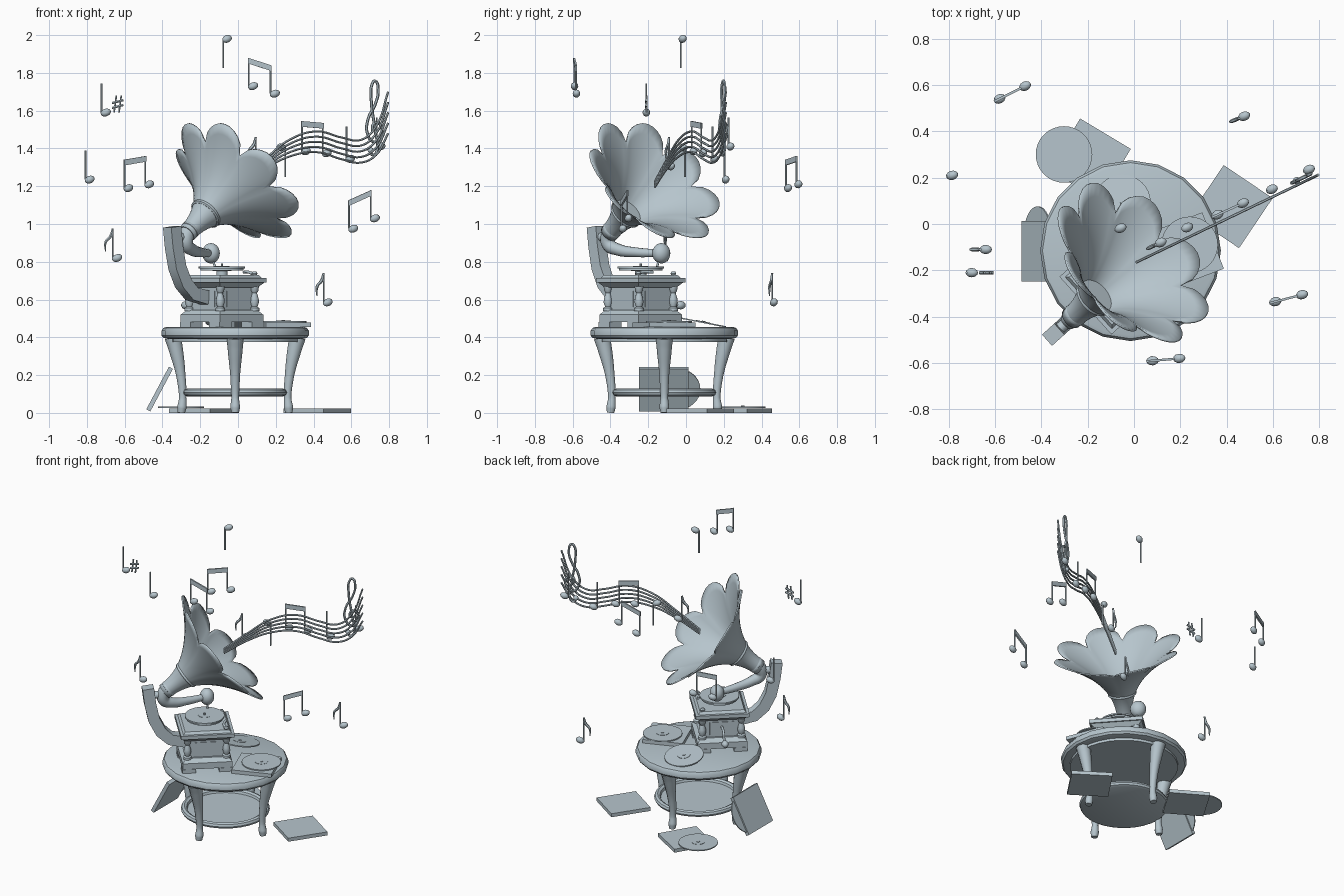
import bpy, bmesh, math
from math import sin, cos, pi, radians
from mathutils import Matrix, Vector

if "Cube" in bpy.data.objects:
    bpy.data.objects.remove(bpy.data.objects["Cube"])

mat = bpy.data.materials.new("blue_grey")
mat.use_nodes = True
mat.diffuse_color = (0.47, 0.56, 0.61, 1)
mat.node_tree.nodes["Principled BSDF"].inputs["Base Color"].default_value = mat.diffuse_color

T = Matrix.Translation
R = lambda deg, axis: Matrix.Rotation(radians(deg), 4, axis)
I = Matrix.Identity(4)
TABLE = T((-0.015, -0.115, 0))
PLAYER = T((-0.085, -0.24, 0)) @ R(42, 'Z')     # local x runs along the horn


def finish(name, bm, m=I, angle=35):
    bmesh.ops.recalc_face_normals(bm, faces=bm.faces)
    me = bpy.data.meshes.new(name)
    bm.to_mesh(me)
    bm.free()
    return place(name, me, m, angle)


def place(name, me, m=I, angle=35):
    ob = bpy.data.objects.new(name, me)
    me.materials.clear()
    me.materials.append(mat)
    bpy.context.collection.objects.link(ob)
    ob.matrix_world = m
    bpy.ops.object.select_all(action='DESELECT')
    ob.select_set(True)
    bpy.context.view_layer.objects.active = ob
    bpy.ops.object.shade_smooth_by_angle(angle=radians(angle))
    return ob


def box(name, size, m, top=1.0):
    """Box standing on its origin; top scales the upper face."""
    bm = bmesh.new()
    bmesh.ops.create_cube(bm, size=1)
    for v in bm.verts:
        k = top if v.co.z > 0 else 1
        v.co = (v.co.x * size[0] * k, v.co.y * size[1] * k, (v.co.z + 0.5) * size[2])
    return finish(name, bm, m)


def lathe(name, profile, m=I, seg=32):
    """Spin (radius, height) points about z and close the ends."""
    bm = bmesh.new()
    rings = [[bm.verts.new((r * cos(2 * pi * i / seg), r * sin(2 * pi * i / seg), z))
              for i in range(seg)] for r, z in profile]
    for a, b in zip(rings, rings[1:]):
        for i in range(seg):
            j = (i + 1) % seg
            bm.faces.new((a[i], a[j], b[j], b[i]))
    bm.faces.new(rings[0])
    bm.faces.new(rings[-1])
    return finish(name, bm, m)


def tube(name, pts, radii, m=I, sides=2, res=6, straight=False):
    """Round sweep along a smooth path; radii is one value or one per point."""
    cu = bpy.data.curves.new(name, 'CURVE')
    cu.dimensions, cu.bevel_depth, cu.bevel_resolution = '3D', 1, sides
    cu.use_fill_caps, cu.resolution_u = True, res
    sp = cu.splines.new('BEZIER')
    sp.bezier_points.add(len(pts) - 1)
    for i, (b, p) in enumerate(zip(sp.bezier_points, pts)):
        b.co = p
        b.radius = radii[i] if isinstance(radii, (list, tuple)) else radii
        b.handle_left_type = b.handle_right_type = 'VECTOR' if straight else 'AUTO'
    ob = bpy.data.objects.new(name, cu)
    bpy.context.collection.objects.link(ob)
    bpy.context.view_layer.update()
    me = bpy.data.meshes.new_from_object(ob.evaluated_get(bpy.context.evaluated_depsgraph_get()))
    bpy.data.objects.remove(ob)
    return place(name, me, m, 50)


def ball(name, m, scale, seg=12):
    bm = bmesh.new()
    bmesh.ops.create_uvsphere(bm, u_segments=seg, v_segments=seg // 2 + 2, radius=1)
    bmesh.ops.scale(bm, vec=scale, verts=bm.verts)
    return finish(name, bm, m, 60)


def extrude(name, outline, depth, m):
    """Extrude a polygon in local x-z along local y, centred."""
    bm = bmesh.new()
    f = bm.faces.new([bm.verts.new((x, -depth / 2, z)) for x, z in outline])
    r = bmesh.ops.extrude_face_region(bm, geom=[f])
    bmesh.ops.translate(bm, vec=(0, depth, 0),
                        verts=[v for v in r["geom"] if isinstance(v, bmesh.types.BMVert)])
    return finish(name, bm, m)


# Round table
lathe("table_top", [(0.36, 0.392), (0.38, 0.397), (0.39, 0.41), (0.39, 0.435),
                    (0.38, 0.45), (0.365, 0.455)], TABLE, 20)
lathe("table_apron", [(0.335, 0.375), (0.335, 0.395)], TABLE)
lathe("lower_shelf", [(0.255, 0.088), (0.27, 0.095), (0.276, 0.108), (0.27, 0.122),
                      (0.255, 0.128), (0.24, 0.12), (0.235, 0.105)], TABLE)
for i in range(4):
    tube("table_leg", [(0.33, 0, 0.4), (0.315, 0, 0.34), (0.288, 0, 0.2), (0.278, 0, 0.08),
                       (0.282, 0, 0.03), (0.285, 0, 0)],
         [0.046, 0.04, 0.026, 0.02, 0.026, 0.02], TABLE @ R(90 * i, 'Z'), 3)

# Player cabinet
box("cabinet_base", (0.31, 0.31, 0.04), PLAYER @ T((0, 0, 0.48)))
box("cabinet_plinth", (0.31, 0.31, 0.025), PLAYER @ T((0, 0, 0.52)), 0.85)
box("cabinet_body", (0.235, 0.235, 0.13), PLAYER @ T((0, 0, 0.54)))
box("cabinet_cornice", (0.27, 0.27, 0.025), PLAYER @ T((0, 0, 0.665)), 1.18)
box("cabinet_lid", (0.335, 0.335, 0.024), PLAYER @ T((0, 0, 0.69)))
box("cabinet_deck", (0.3, 0.3, 0.016), PLAYER @ T((0, 0, 0.714)), 0.92)
for i in range(4):
    quarter = PLAYER @ R(90 * i, 'Z')
    box("cabinet_foot", (0.085, 0.085, 0.027), quarter @ T((0.115, 0.115, 0.454)))
    box("side_panel", (0.006, 0.15, 0.085), quarter @ T((0.119, 0, 0.56)))
    lathe("corner_column", [(0.026, 0.54), (0.026, 0.555), (0.016, 0.562), (0.024, 0.585),
                            (0.022, 0.605), (0.013, 0.635), (0.02, 0.645), (0.024, 0.668)],
          quarter @ T((0.122, 0.122, 0)), 14)

# Turntable, brake lever and winding crank
lathe("turntable", [(0.03, 0.725), (0.03, 0.752), (0.115, 0.754), (0.115, 0.764)], PLAYER)
lathe("playing_record", [(0.123, 0.765), (0.123, 0.775), (0.04, 0.775), (0.04, 0.777)], PLAYER)
lathe("spindle", [(0.006, 0.77), (0.006, 0.79)], PLAYER, 8)
tube("brake_lever", [(0.12, -0.13, 0.73), (0.11, -0.09, 0.745), (0.13, -0.03, 0.745)], 0.008, PLAYER)
for y in (-0.125, 0.125):
    lathe("deck_knob", [(0.012, 0.73), (0.016, 0.738), (0.01, 0.748)], PLAYER @ T((0.12, y, 0)), 10)
tube("crank_rod", [(0, 0.1, 0.61), (0, 0.22, 0.61), (0, 0.235, 0.58), (0, 0.27, 0.57)], 0.008, PLAYER)
ball("crank_handle", PLAYER @ T((0, 0.285, 0.57)), (0.022, 0.03, 0.022))

# Curved support arm
spine = [(-0.355, 0.985), (-0.342, 0.88), (-0.318, 0.77), (-0.275, 0.685), (-0.215, 0.63), (-0.12, 0.61)]
left, right = [], []
for i, p in enumerate(spine):
    a, b = spine[max(i - 1, 0)], spine[min(i + 1, len(spine) - 1)]
    d = Vector((b[0] - a[0], b[1] - a[1])).normalized() * 0.036
    left.append((p[0] - d.y, p[1] + d.x))
    right.append((p[0] + d.y, p[1] - d.x))
extrude("support_arm", left + right[::-1], 0.065, PLAYER)
tube("arm_bracket", [(-0.35, 0, 0.93), (-0.25, 0, 0.93)], 0.025, PLAYER)

# Tone arm with sound box
tube("tone_arm", [(-0.215, 0, 0.98), (-0.25, 0, 0.945), (-0.255, 0, 0.895), (-0.2, 0.015, 0.865),
                  (-0.1, 0.06, 0.85), (0.02, 0.115, 0.845)],
     [0.045, 0.043, 0.038, 0.032, 0.026, 0.02], PLAYER, 4)
ball("sound_box", PLAYER @ T((0.03, 0.12, 0.845)), (0.045, 0.05, 0.054), 20)
tube("needle", [(0.03, 0.1, 0.8), (0.03, 0.09, 0.775)], 0.006, PLAYER)

# Petalled horn, local z along its axis
HORN = PLAYER @ T((-0.25, 0, 0.95)) @ R(52, 'Y')
PETALS, STEPS, RINGS, LENGTH = 8, 10, 16, 0.46
horn_radius = lambda t: 0.045 + 0.345 * t ** 2.3
bm = bmesh.new()
rings = []
for k in range(RINGS + 1):
    ring = []
    for i in range(PETALS * STEPS):
        ang = 2 * pi * i / (PETALS * STEPS)
        lobe = abs(sin(PETALS * ang / 2)) ** 0.6
        s = k / RINGS
        t = s * (1 - 0.13 * (1 - lobe))
        r = horn_radius(t) * (1 + 0.04 * s * s * lobe)
        ring.append(bm.verts.new((-r * cos(ang), r * sin(ang), t * LENGTH)))
    rings.append(ring)
for a, b in zip(rings, rings[1:]):
    for i in range(len(a)):
        j = (i + 1) % len(a)
        bm.faces.new((a[i], a[j], b[j], b[i]))
horn = finish("horn", bm, HORN, 30)
shell = horn.modifiers.new("thickness", 'SOLIDIFY')
shell.thickness, shell.offset = 0.009, 0
for z, r in ((0.03, 0.052), (0.17, 0.09)):
    lathe("horn_collar", [(r - 0.008, z - 0.012), (r, z - 0.006), (r, z + 0.006), (r - 0.004, z + 0.012)], HORN)


# Loose records and sleeves
def record(m):
    lathe("record", [(0.122, 0), (0.122, 0.007)], m)
    lathe("record_label", [(0.04, 0.007), (0.04, 0.009)], m)
    lathe("record_hole_rim", [(0.01, 0.009), (0.01, 0.012)], m, 10)


def sleeve(m):
    box("record_sleeve", (0.255, 0.26, 0.024), m)


sleeve(T((0.42, 0.075, 0)) @ R(-34, 'Z'))
sleeve(T((-0.19, 0.278, 0)) @ R(-31, 'Z'))
record(T((-0.302, 0.3, 0.026)))
sleeve(T((0.222, -0.117, 0.455)) @ R(21, 'Z'))
record(T((0.24, -0.09, 0.479)))
record(T((-0.05, 0.092, 0.475)) @ R(-11, 'X'))
LEAN = T((-0.415, -0.118, 0.126)) @ R(-62, 'Y')
sleeve(LEAN @ T((0, 0, -0.012)))
record(LEAN @ T((0, 0.072, -0.004)))

# Floating staff: five wavy lines spreading out of the horn
staff_y = lambda x: -0.165 + (x - 0.01) * 0.48
wave = [(0.01, 1.21, 0.03), (0.14, 1.315, 0.05), (0.28, 1.405, 0.09), (0.42, 1.435, 0.11),
        (0.55, 1.4, 0.115), (0.65, 1.385, 0.12), (0.73, 1.44, 0.15), (0.795, 1.59, 0.22)]
for k in range(5):
    tube("staff_line", [(x, staff_y(x), z + w * (k / 4 - 0.5)) for x, z, w in wave], 0.006, sides=1)
clef = [(0.70, 1.39), (0.715, 1.365), (0.735, 1.385), (0.725, 1.5), (0.705, 1.66), (0.71, 1.74),
        (0.725, 1.757), (0.742, 1.71), (0.725, 1.63), (0.69, 1.56), (0.685, 1.48), (0.72, 1.435),
        (0.758, 1.47), (0.75, 1.53), (0.718, 1.53), (0.712, 1.49)]
tube("treble_clef", [(x, staff_y(x) + 0.02, z) for x, z in clef], 0.008, sides=1)
ball("clef_dot", T((0.702, staff_y(0.702) + 0.02, 1.39)), (0.016, 0.016, 0.016))


# Floating notes; a stem sits on the left of its head
def note(x, y, z, turn=0, stem=0.155, flag=False):
    m = T((x, y, z)) @ R(turn, 'Z')
    ball("note_head", m @ R(-20, 'Y'), (0.028, 0.02, 0.02))
    tube("note_stem", [(-0.023, 0, 0), (-0.023, 0, stem)], 0.005, m, 1)
    if flag:
        tube("note_flag", [(-0.023, 0, stem), (-0.035, 0, stem - 0.04), (-0.06, 0, stem - 0.07),
                           (-0.062, 0, stem - 0.12)], [0.006, 0.009, 0.008, 0.003], m, 1)


def pair(a, b, stem=0.15):
    a, b = Vector(a), Vector(b)
    turn = math.degrees(math.atan2(b.y - a.y, b.x - a.x))
    for p in (a, b):
        note(*p, turn, stem)
    run, rise = (b - a).to_2d().length, b.z - a.z
    extrude("note_beam", [(-0.027, stem - 0.03), (run - 0.019, stem + rise - 0.03),
                          (run - 0.019, stem + rise), (-0.027, stem)], 0.01,
            T(a) @ R(turn, 'Z'))


note(-0.058, -0.018, 1.98, 25, -0.155)
note(-0.70, -0.21, 1.59)
note(-0.785, 0.21, 1.235, 15)
note(-0.64, -0.11, 0.82, flag=True)
note(0.475, 0.465, 0.585, 22, flag=True)
note(0.115, -0.08, 1.305, 25, flag=True)
note(0.23, -0.015, 1.405, 205, -0.155)
note(0.595, 0.15, 1.345, 25, 0.17)
note(0.755, 0.235, 1.41, 25)
pair((0.08, -0.59, 1.73), (0.195, -0.58, 1.69))
pair((-0.58, 0.54, 1.19), (-0.47, 0.595, 1.21))
pair((0.61, -0.335, 0.975), (0.725, -0.305, 1.03))
pair((0.36, 0.04, 1.385), (0.47, 0.09, 1.375), 0.16)

# Sharp sign
SHARP = T((-0.637, -0.21, 1.635))
for d in (-0.013, 0.013):
    tube("sharp_upright", [(d - 0.006, 0, -0.045), (d + 0.006, 0, 0.045)], 0.005, SHARP, 1)
    tube("sharp_bar", [(-0.03, 0, d - 0.008), (0.03, 0, d + 0.008)], 0.007, SHARP, 1)
